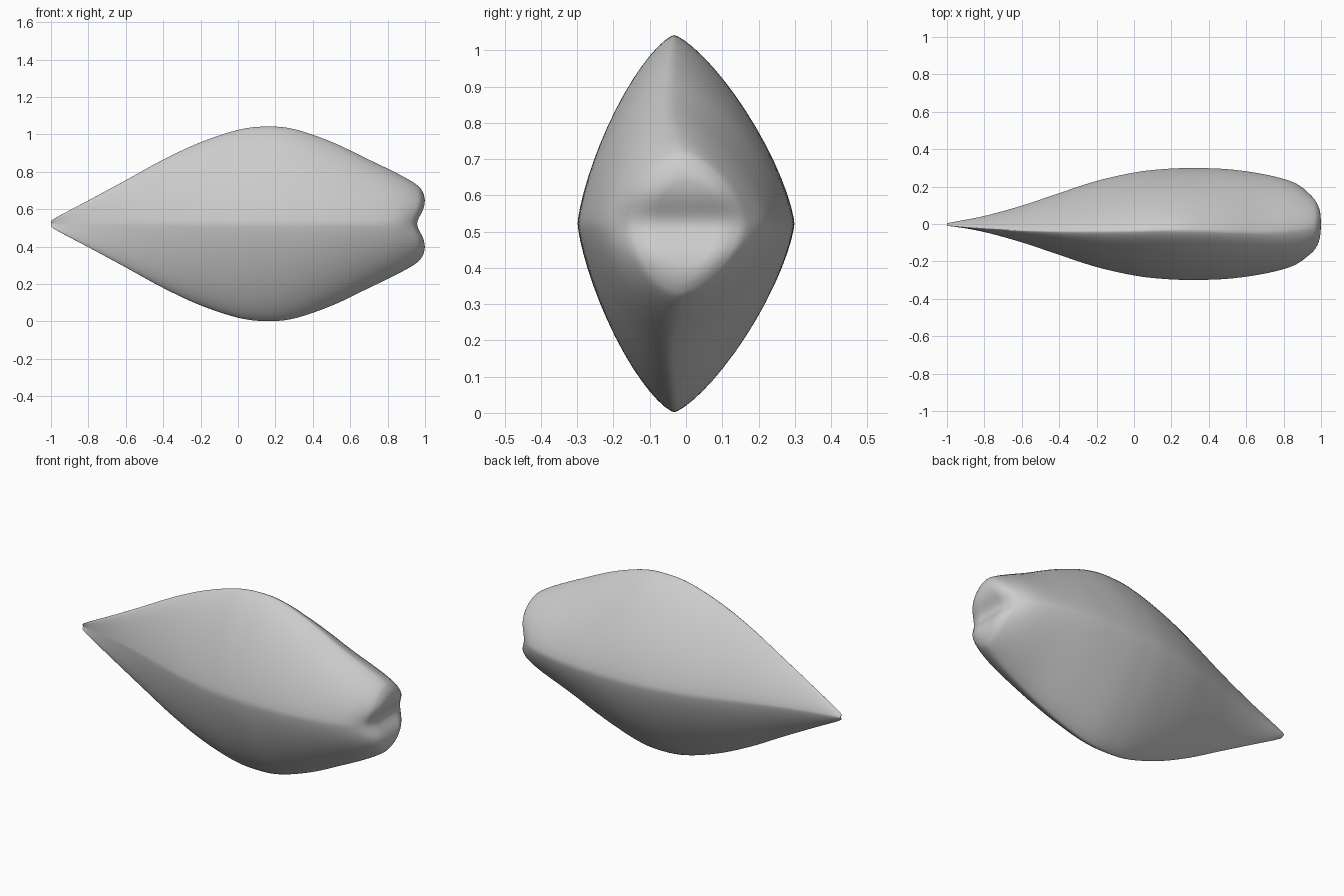
import bpy
import bmesh
from math import cos, sin, pi, exp, copysign

cube = bpy.data.objects.get("Cube")
if cube:
    bpy.data.objects.remove(cube, do_unlink=True)

MID_Z = 0.522
SIDES = 64
STEPS = 6

# Stations along the seed: x, half height, half depth, ridge shift in y, roundness
STATIONS = [
    (-1.0, 0.012, 0.004, -0.01, 1.7),
    (-0.97, 0.035, 0.01, -0.012, 1.6),
    (-0.8, 0.125, 0.043, -0.025, 1.4),
    (-0.6, 0.233, 0.098, -0.035, 1.35),
    (-0.4, 0.343, 0.165, -0.04, 1.35),
    (-0.2, 0.436, 0.23, -0.04, 1.35),
    (0.0, 0.502, 0.275, -0.037, 1.35),
    (0.15, 0.52, 0.293, -0.033, 1.36),
    (0.3, 0.506, 0.299, -0.034, 1.38),
    (0.5, 0.438, 0.293, -0.04, 1.4),
    (0.7, 0.343, 0.265, -0.045, 1.45),
    (0.85, 0.27, 0.225, -0.035, 1.55),
    (0.95, 0.213, 0.172, -0.02, 1.7),
    (0.985, 0.175, 0.133, -0.01, 1.85),
    (1.0, 0.125, 0.09, 0.0, 2.0),
    (1.0, 0.06, 0.045, 0.0, 2.0),
    (1.0, 0.004, 0.003, 0.0, 2.0),
]


def spline(a, b, c, d, t):
    """Catmull-Rom blend of four stations."""
    return [q + 0.5 * t * (r - p + t * (2 * p - 5 * q + 4 * r - s + t * (3 * (q - r) + s - p)))
            for p, q, r, s in zip(a, b, c, d)]


def power(value, exponent):
    return copysign(abs(value) ** exponent, value)


def section(bm, x, height, depth, shift, roundness):
    """One ring: a rounded diamond whose top and bottom ridges lean forward."""
    ring = []
    for i in range(SIDES):
        angle = 2 * pi * i / SIDES
        up = power(sin(angle), 2 / roundness)
        y = depth * power(cos(angle), 2 / roundness) + shift * abs(up) ** 1.5
        z = height * up
        # Shallow groove across the blunt end
        blend = min(max((x - 0.8) / 0.2, 0), 1) ** 2
        groove = 0.042 * blend * exp(-(z / 0.065) ** 2)
        ring.append(bm.verts.new((x - groove, y, MID_Z + z)))
    return ring


# Loft the stations into one skin
bm = bmesh.new()
last = len(STATIONS) - 1
rings = []
for k in range(last):
    knots = [STATIONS[min(max(k + j, 0), last)] for j in (-1, 0, 1, 2)]
    for step in range(STEPS):
        x, *shape = spline(*knots, step / STEPS)
        rings.append(section(bm, min(max(x, -1), 1), *shape))
rings.append(section(bm, *STATIONS[last]))
for lower, upper in zip(rings, rings[1:]):
    for i in range(SIDES):
        j = (i + 1) % SIDES
        bm.faces.new((lower[i], lower[j], upper[j], upper[i]))
bm.faces.new(rings[0])
bm.faces.new(rings[-1])
bmesh.ops.recalc_face_normals(bm, faces=bm.faces)
for face in bm.faces:
    face.smooth = True

mesh = bpy.data.meshes.new("seed_body")
bm.to_mesh(mesh)
bm.free()
seed = bpy.data.objects.new("seed_body", mesh)
bpy.context.collection.objects.link(seed)

# Plain grey shell
grey = bpy.data.materials.new("light_grey")
grey.use_nodes = True
grey.diffuse_color = (0.6, 0.6, 0.6, 1)
shader = next(n for n in grey.node_tree.nodes if n.type == "BSDF_PRINCIPLED")
shader.inputs["Base Color"].default_value = grey.diffuse_color
mesh.materials.append(grey)
